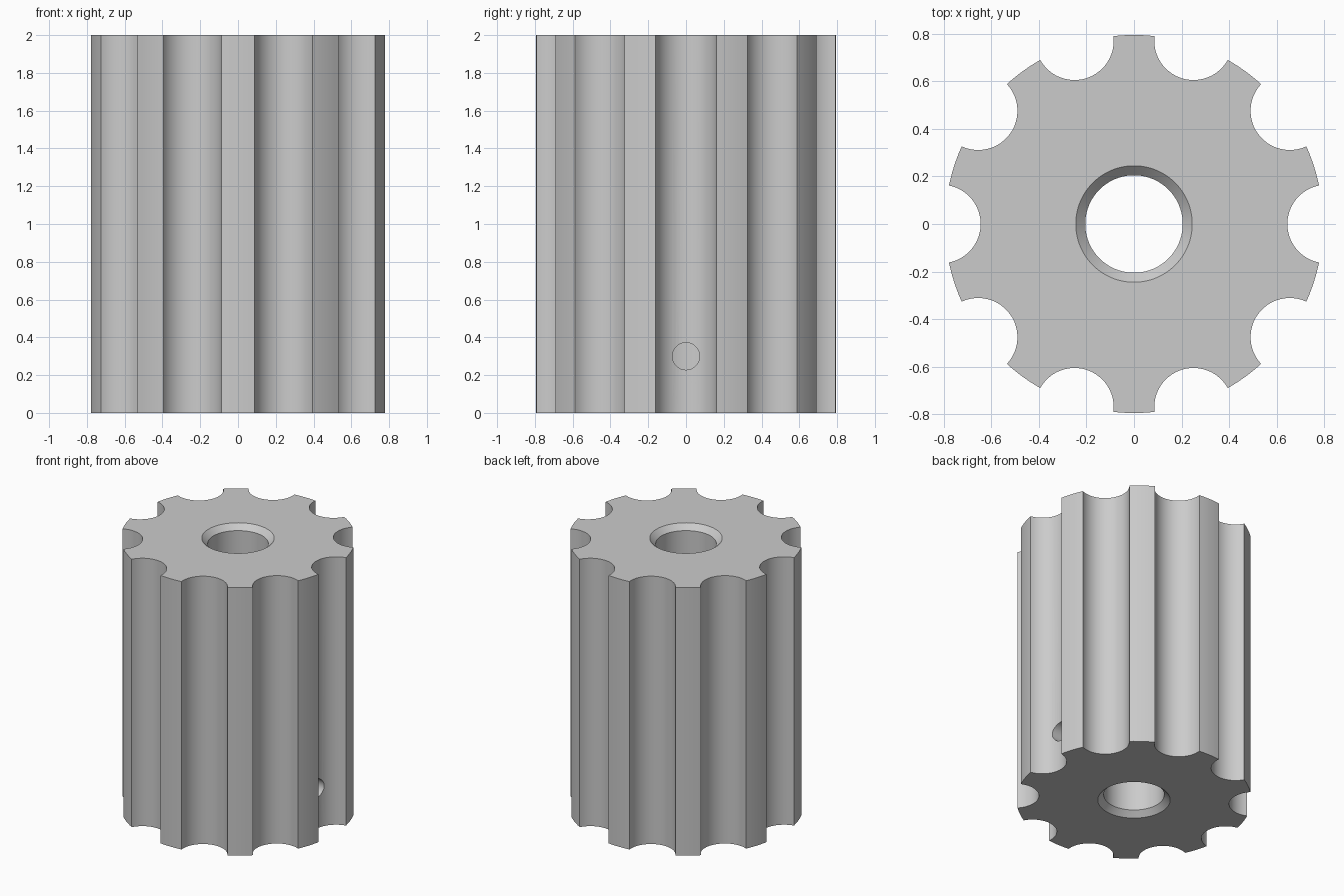
import bpy, bmesh, math
from mathutils import Matrix

cube = bpy.data.objects.get("Cube")
if cube:
    bpy.data.objects.remove(cube, do_unlink=True)

HEIGHT, OUTER_R = 2.0, 0.795
FLUTES, FLUTE_R, FLUTE_DIST = 10, 0.165, 0.81
BORE_R, CHAMFER = 0.205, 0.04
HOLE_R, HOLE_Z = 0.072, 0.30

steel = bpy.data.materials.new("plain_grey")
steel.use_nodes = True
grey = (0.6, 0.6, 0.6, 1)
steel.diffuse_color = grey
steel.node_tree.nodes["Principled BSDF"].inputs["Base Color"].default_value = grey


def make_object(name, bm):
    bmesh.ops.recalc_face_normals(bm, faces=bm.faces)
    mesh = bpy.data.meshes.new(name)
    bm.to_mesh(mesh)
    bm.free()
    mesh.materials.append(steel)
    obj = bpy.data.objects.new(name, mesh)
    bpy.context.collection.objects.link(obj)
    return obj


def fluted_outline():
    """Outer circle with a round scoop taken out at every flute."""
    edge_x = (OUTER_R**2 + FLUTE_DIST**2 - FLUTE_R**2) / (2 * FLUTE_DIST)
    edge_y = math.sqrt(OUTER_R**2 - edge_x**2)
    half = math.atan2(edge_y, edge_x)
    start = math.atan2(edge_y, edge_x - FLUTE_DIST)
    pitch, points = math.tau / FLUTES, []
    for i in range(FLUTES):
        turn = i * pitch
        for k in range(25):
            # sweep along the scoop from its lower to its upper edge
            a = -start - (math.tau - 2 * start) * k / 24
            x = FLUTE_DIST + FLUTE_R * math.cos(a)
            y = FLUTE_R * math.sin(a)
            points.append((x * math.cos(turn) - y * math.sin(turn),
                           x * math.sin(turn) + y * math.cos(turn)))
        for k in range(1, 6):
            # land on top of the tooth
            a = turn + half + (pitch - 2 * half) * k / 6
            points.append((OUTER_R * math.cos(a), OUTER_R * math.sin(a)))
    return points


# Fluted body
bm = bmesh.new()
face = bm.faces.new([bm.verts.new((x, y, 0)) for x, y in fluted_outline()])
top = bmesh.ops.extrude_face_region(bm, geom=[face])["geom"]
bmesh.ops.translate(bm, vec=(0, 0, HEIGHT),
                    verts=[v for v in top if isinstance(v, bmesh.types.BMVert)])
body = make_object("fluted_pulley_body", bm)

# Bore cutter, flared at both ends for the chamfers
bm = bmesh.new()
over = 0.05
profile = [(BORE_R + CHAMFER + over, -over), (BORE_R, CHAMFER),
           (BORE_R, HEIGHT - CHAMFER), (BORE_R + CHAMFER + over, HEIGHT + over)]
sides = 96
rings = [[bm.verts.new((r * math.cos(math.tau * i / sides),
                        r * math.sin(math.tau * i / sides), z))
          for i in range(sides)] for r, z in profile]
for low, high in zip(rings, rings[1:]):
    for i in range(sides):
        j = (i + 1) % sides
        bm.faces.new((low[i], low[j], high[j], high[i]))
bm.faces.new(rings[0])
bm.faces.new(rings[-1])
bore = make_object("bore_cutter", bm)

# Set screw hole cutter, from the bore out through one flute
bm = bmesh.new()
bmesh.ops.create_cone(bm, cap_ends=True, segments=48, radius1=HOLE_R,
                      radius2=HOLE_R, depth=0.9,
                      matrix=Matrix.Translation((0.45, 0, HOLE_Z))
                      @ Matrix.Rotation(math.pi / 2, 4, "Y"))
hole = make_object("set_screw_cutter", bm)

# Cut the bore and the hole
bpy.context.view_layer.objects.active = body
body.select_set(True)
for cutter in (bore, hole):
    mod = body.modifiers.new("cut", "BOOLEAN")
    mod.operation = "DIFFERENCE"
    mod.solver = "EXACT"
    mod.object = cutter
    bpy.ops.object.modifier_apply(modifier=mod.name)
for cutter in (bore, hole):
    bpy.data.objects.remove(cutter, do_unlink=True)

bpy.ops.object.shade_smooth_by_angle(angle=math.radians(25))
